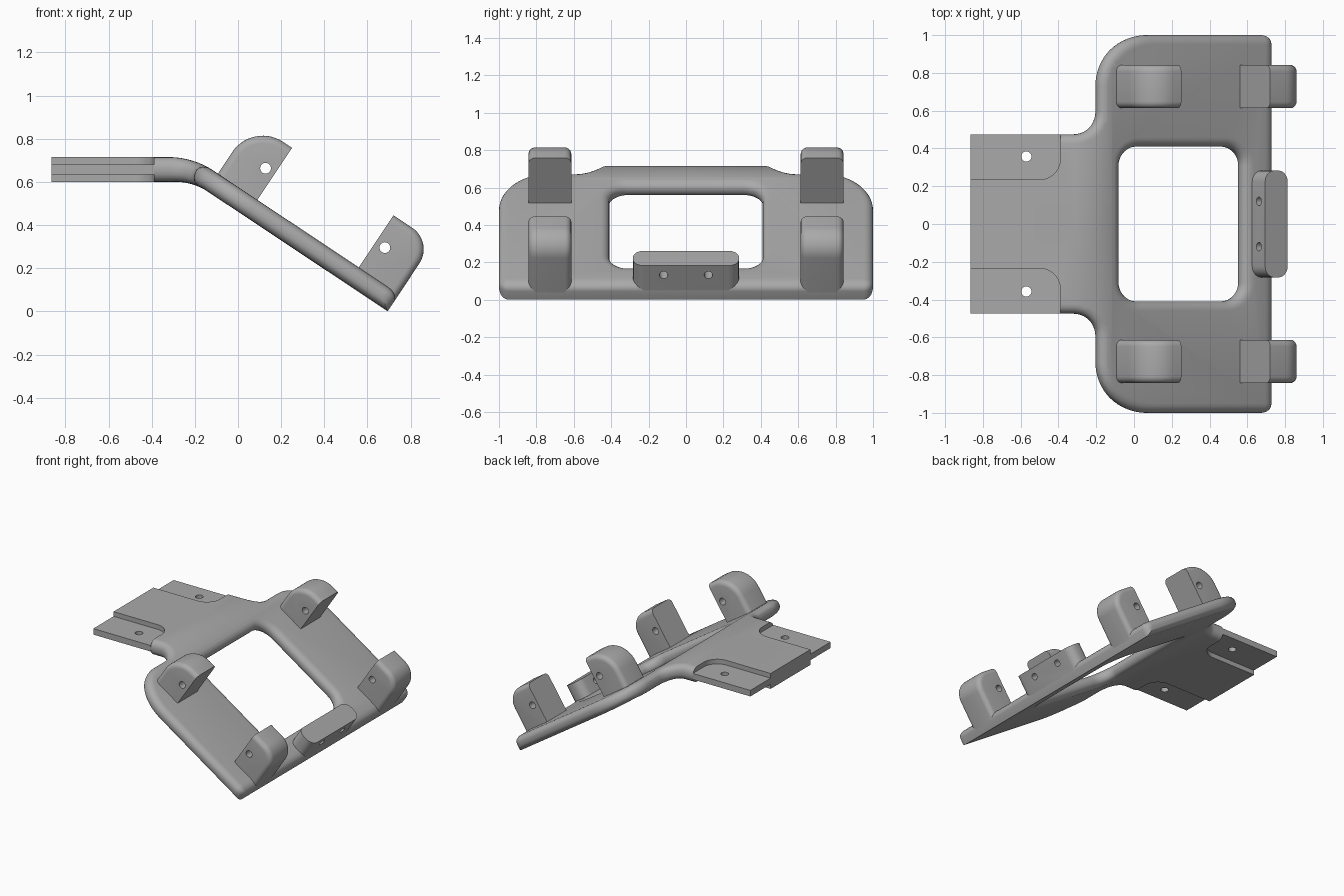
import bpy, bmesh, math
from mathutils import Vector

cube = bpy.data.objects.get("Cube")
if cube:
    bpy.data.objects.remove(cube, do_unlink=True)

grey = bpy.data.materials.new("plain grey")
grey.use_nodes = True
grey.diffuse_color = (0.4, 0.4, 0.4, 1)
grey.node_tree.nodes["Principled BSDF"].inputs["Base Color"].default_value = (0.4, 0.4, 0.4, 1)

# Bend geometry: a level tongue that curves into a sloping plate
SLOPE = math.atan(0.665)
MID_Z, HALF, THIN = 0.6575, 0.0575, 0.83
BEND_X = -0.308
RADIUS = 0.1 / math.tan(SLOPE / 2)
BEND_END = BEND_X + RADIUS * math.sin(SLOPE)
DOWN = Vector((math.cos(SLOPE), 0, -math.sin(SLOPE)))
UP = Vector((math.sin(SLOPE), 0, math.cos(SLOPE)))


def bend(p):
    """Flat sheet (x, y, thickness) to the bent sheet."""
    x, y, t = p
    a = math.asin(min(max((x - BEND_X) / RADIUS, 0), math.sin(SLOPE)))
    z = MID_Z - RADIUS * (1 - math.cos(a)) - max(x - BEND_END, 0) * math.tan(SLOPE)
    t *= 1 + (THIN - 1) * a / SLOPE
    return Vector((x + t * math.sin(a), y, z + t * math.cos(a)))


def on_slope(x):
    """Point of the sloping top surface above a given x."""
    z = bend((x, 0, 0)).z + HALF * THIN / math.cos(SLOPE)
    return Vector((x, 0, z))


def arc(cx, cy, r, start, end, n=10):
    angles = [math.radians(start + (end - start) * i / n) for i in range(n + 1)]
    return [(cx + r * math.cos(a), cy + r * math.sin(a)) for a in angles]


def prism(name, outline, lo, hi, place, rounded=None, radius=0.0, cuts=(), open_middle=False):
    """Extrude an outline, round chosen edges, then place every point."""
    bm = bmesh.new()
    base = bm.faces.new([bm.verts.new((p[0], p[1], lo)) for p in outline])
    ext = bmesh.ops.extrude_face_region(bm, geom=[base], use_keep_orig=True)
    for v in ext["geom"]:
        if isinstance(v, bmesh.types.BMVert):
            v.co.z = hi
    bmesh.ops.recalc_face_normals(bm, faces=bm.faces[:])
    if rounded:
        edges = [e for e in bm.edges if rounded(e.verts[0].co, e.verts[1].co)]
        bmesh.ops.bevel(bm, geom=edges, offset=radius, segments=5, profile=0.5,
                        affect='EDGES', clamp_overlap=False)
    for x in cuts:
        bmesh.ops.bisect_plane(bm, geom=bm.verts[:] + bm.edges[:] + bm.faces[:],
                               plane_co=(x, 0, 0), plane_no=(1, 0, 0))
    bmesh.ops.recalc_face_normals(bm, faces=bm.faces[:])
    if open_middle:
        middle = [f for f in bm.faces if all(abs(v.co.y) < 1e-5 for v in f.verts)]
        bmesh.ops.delete(bm, geom=middle, context='FACES')
    for v in bm.verts:
        v.co = place(v.co.copy())
    if not open_middle:
        bmesh.ops.recalc_face_normals(bm, faces=bm.faces[:])
        if bm.calc_volume(signed=True) < 0:
            bmesh.ops.reverse_faces(bm, faces=bm.faces[:])
    mesh = bpy.data.meshes.new(name)
    bm.to_mesh(mesh)
    bm.free()
    mesh.materials.append(grey)
    obj = bpy.data.objects.new(name, mesh)
    bpy.context.collection.objects.link(obj)
    return obj


def activate(obj):
    bpy.ops.object.select_all(action='DESELECT')
    obj.select_set(True)
    bpy.context.view_layer.objects.active = obj


def drill(obj, centre, axis, radius):
    bpy.ops.mesh.primitive_cylinder_add(vertices=24, radius=radius, depth=0.5, location=centre)
    cutter = bpy.context.object
    cutter.rotation_euler = Vector(axis).to_track_quat('Z', 'Y').to_euler()
    cutter.hide_render = True
    mod = obj.modifiers.new("hole", 'BOOLEAN')
    mod.operation, mod.object = 'DIFFERENCE', cutter
    activate(obj)
    bpy.ops.object.modifier_apply(modifier=mod.name)
    bpy.data.objects.remove(cutter, do_unlink=True)


def finish(obj, mirrored=True):
    activate(obj)
    if mirrored:
        mod = obj.modifiers.new("mirror", 'MIRROR')
        mod.use_axis = (False, True, False)
        bpy.ops.object.modifier_apply(modifier=mod.name)
    bpy.ops.object.shade_smooth_by_angle(angle=math.radians(35))


# Bent plate: one half of the outline, with half of the window
outline = [(-0.865, 0), (-0.865, 0.235)]
outline += arc(-0.5, 0.345, 0.11, -90, 0)
outline += [(-0.39, 0.475)]
outline += arc(-0.32, 0.595, 0.12, -90, 0)
outline += arc(0.07, 0.73, 0.27, 180, 90, 16)
outline += [(0.72, 1), (0.72, 0), (0.56, 0)]
outline += arc(0.46, 0.31, 0.1, 0, 90)
outline += arc(0.01, 0.31, 0.1, 90, 180)
outline += [(-0.09, 0)]


def plate_rim(a, b):
    m = (a + b) / 2
    if abs(a.z - b.z) > 0.01:
        return m.x > 0.71 and m.y > 0.9
    if m.y < 0.001 or m.x < -0.389:
        return False
    return not (m.x > 0.719 and m.z < 0)


steps = [BEND_X + (BEND_END - BEND_X) * i / 10 for i in range(11)]
plate = prism("bent_plate", outline, -HALF, HALF, bend, plate_rim, 0.05, steps, True)
finish(plate)

# Thin mounting flanges beside the tongue
flange = prism("mounting_flanges",
               [(-0.865, 0.2), (-0.39, 0.2), (-0.39, 0.475), (-0.865, 0.475)],
               0.635, 0.68, lambda p: p)
drill(flange, (-0.57, 0.357, 0.66), (0, 0, 1), 0.027)
finish(flange)


# Hinge lugs standing on the slope, flat on one side and rounded on the other
def hinge_lugs(name, x, side, reach, r, foot):
    origin = on_slope(x)

    def place(p):
        return origin + DOWN * (p.x * side) + UP * p.y + Vector((0, p.z, 0))

    def lug_rim(a, b):
        m = (a + b) / 2
        return abs(a.z - b.z) < 0.01 and m.x > 0.001 and m.y > foot + 0.001

    profile = [(0, foot), (0, 0.29)] + arc(reach - r, 0.29 - r, r, 90, 0, 14) + [(reach, foot)]
    lug = prism(name, profile, 0.613, 0.842, place, lug_rim, 0.035)
    drill(lug, place(Vector((0.05, 0.143, 0.73))), (0, 1, 0), 0.025)
    finish(lug)


hinge_lugs("upper_lugs", 0.09, -1, 0.22, 0.17, -0.03)
hinge_lugs("lower_lugs", 0.56, 1, 0.224, 0.12, -0.05)

# Centre stop block with two holes, at the low end
corner = on_slope(0.56)


def stop_place(p):
    return corner + DOWN * p.x + UP * p.z + Vector((0, p.y, 0))


stop = prism("centre_stop",
             [(0.08, -0.283), (0.223, -0.283), (0.223, 0.283), (0.08, 0.283)],
             -0.05, 0.122, stop_place,
             lambda a, b: abs(a.z - b.z) > 0.01, 0.058)
for y in (-0.12, 0.12):
    drill(stop, stop_place(Vector((0.15, y, 0.062))), DOWN, 0.023)
finish(stop, False)
